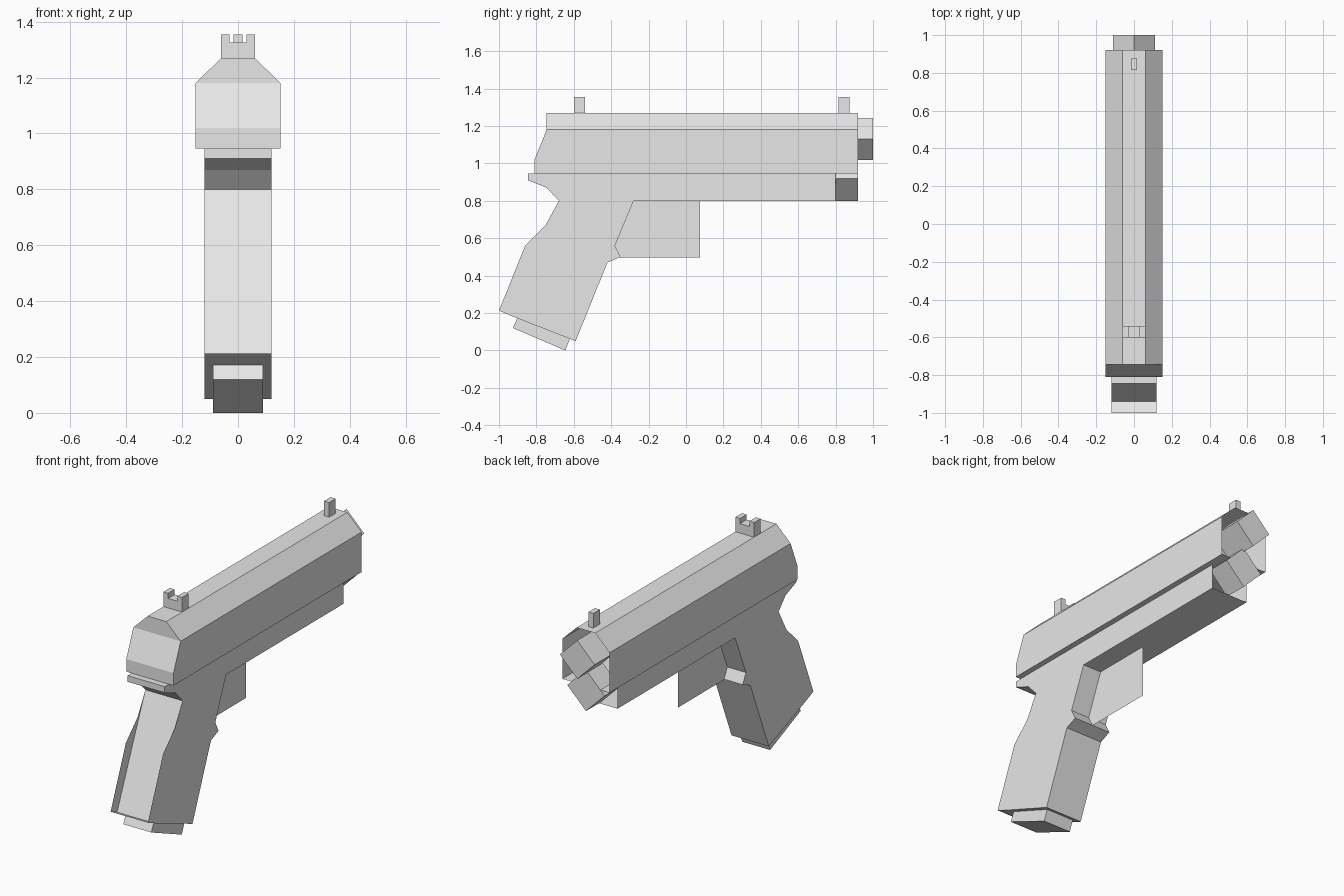
import bpy, bmesh, math
from mathutils import Matrix

if "Cube" in bpy.data.objects:
    bpy.data.objects.remove(bpy.data.objects["Cube"])

grey = bpy.data.materials.new("light_grey")
grey.diffuse_color = (0.8, 0.8, 0.8, 1)
grey.use_nodes = True
grey.node_tree.nodes["Principled BSDF"].inputs["Base Color"].default_value = grey.diffuse_color


def finish(name, bm, recalc=True):
    if recalc:
        bmesh.ops.recalc_face_normals(bm, faces=bm.faces)
    me = bpy.data.meshes.new(name)
    bm.to_mesh(me)
    bm.free()
    me.materials.append(grey)
    ob = bpy.data.objects.new(name, me)
    bpy.context.collection.objects.link(ob)
    return ob


def prism(name, profile, half, open_end=None):
    """Side profile (y, z) extruded across x; open_end drops the wall at that y."""
    bm = bmesh.new()
    a = [bm.verts.new((-half, y, z)) for y, z in profile]
    b = [bm.verts.new((half, y, z)) for y, z in profile]
    bm.faces.new(a)
    bm.faces.new(b[::-1])
    n = len(a)
    for i in range(n):
        j = (i + 1) % n
        bm.faces.new((a[i], b[i], b[j], a[j]))
    bmesh.ops.recalc_face_normals(bm, faces=bm.faces)
    if open_end is not None:
        gone = [f for f in bm.faces if all(abs(v.co.y - open_end) < 1e-4 for v in f.verts)]
        bmesh.ops.delete(bm, geom=gone, context='FACES')
    return finish(name, bm, False)


def sheet(name, polys):
    """Single-sided flat panels."""
    bm = bmesh.new()
    for p in polys:
        bm.faces.new([bm.verts.new(c) for c in p])
    return finish(name, bm, False)


def diamond_tube(name, radius, y0, y1, z):
    bm = bmesh.new()
    m = Matrix.Translation((0, (y0 + y1) / 2, z)) @ Matrix.Rotation(math.pi / 2, 4, 'X')
    bmesh.ops.create_cone(bm, cap_ends=True, segments=4, radius1=radius,
                          radius2=radius, depth=y1 - y0, matrix=m)
    return finish(name, bm)


def box(name, x0, x1, y0, y1, z0, z1):
    bm = bmesh.new()
    m = Matrix.Translation(((x0 + x1) / 2, (y0 + y1) / 2, (z0 + z1) / 2)) @ \
        Matrix.Diagonal((x1 - x0, y1 - y0, z1 - z0, 1))
    bmesh.ops.create_cube(bm, size=1, matrix=m)
    return finish(name, bm)


# slide: chamfered section, slanted rear, open muzzle end
bm = bmesh.new()
rows = [(0.947, 0.152, -0.81), (1.02, 0.152, -0.81), (1.18, 0.152, -0.745), (1.27, 0.06, -0.745)]
rings = []
for z, w, yb in rows:
    rings.append([bm.verts.new(c) for c in
                  ((-w, 0.92, z), (-w, yb, z), (w, yb, z), (w, 0.92, z))])
for lo, hi in zip(rings, rings[1:]):
    for i in range(3):
        bm.faces.new((lo[i], lo[i + 1], hi[i + 1], hi[i]))
bm.faces.new(rings[0][::-1])
bm.faces.new(rings[-1])
finish("slide", bm)

# frame and grip in one silhouette, open at the front
prism("frame", [(-0.845, 0.946), (-0.845, 0.91), (-0.745, 0.87), (-0.68, 0.80),
                (-0.80, 0.52), (-0.94, 0.187), (-0.59, 0.05), (-0.42, 0.47),
                (-0.35, 0.50), (-0.38, 0.56), (-0.28, 0.80), (0.80, 0.80),
                (0.80, 0.946)], 0.12, open_end=0.80)

# thin grip side panels standing behind the recessed back strap
rear = [(-0.68, 0.80), (-0.72, 0.70), (-0.86, 0.56), (-1.0, 0.213), (-0.94, 0.187), (-0.80, 0.52)]
sheet("grip_rear_panels", [
    [(-0.12, y, z) for y, z in rear[::-1]],
    [(0.12, y, z) for y, z in rear],
    [(-0.12, -1.0, 0.213), (-0.12, -0.94, 0.187), (0.12, -0.94, 0.187), (0.12, -1.0, 0.213)]])

# flat trigger guard panel on the centre line
guard = [(-0.30, 0.80), (0.075, 0.80), (0.075, 0.497), (-0.36, 0.497), (-0.38, 0.56)]
sheet("trigger_guard", [[(0, y, z) for y, z in guard]])

# magazine base
prism("magazine", [(-0.90, 0.175), (-0.926, 0.12), (-0.645, 0.0), (-0.62, 0.065)], 0.09)

# barrel and guide rod
diamond_tube("barrel", 0.112, 0.80, 1.0, 1.13)
diamond_tube("guide_rod", 0.12, 0.78, 0.92, 0.92)

# sights
box("front_sight", -0.016, 0.016, 0.815, 0.875, 1.27, 1.355)
box("rear_sight_base", -0.06, 0.06, -0.6, -0.54, 1.27, 1.325)
for side, x in (("left", -0.06), ("right", 0.03)):
    box("rear_sight_" + side, x, x + 0.03, -0.6, -0.54, 1.325, 1.355)
